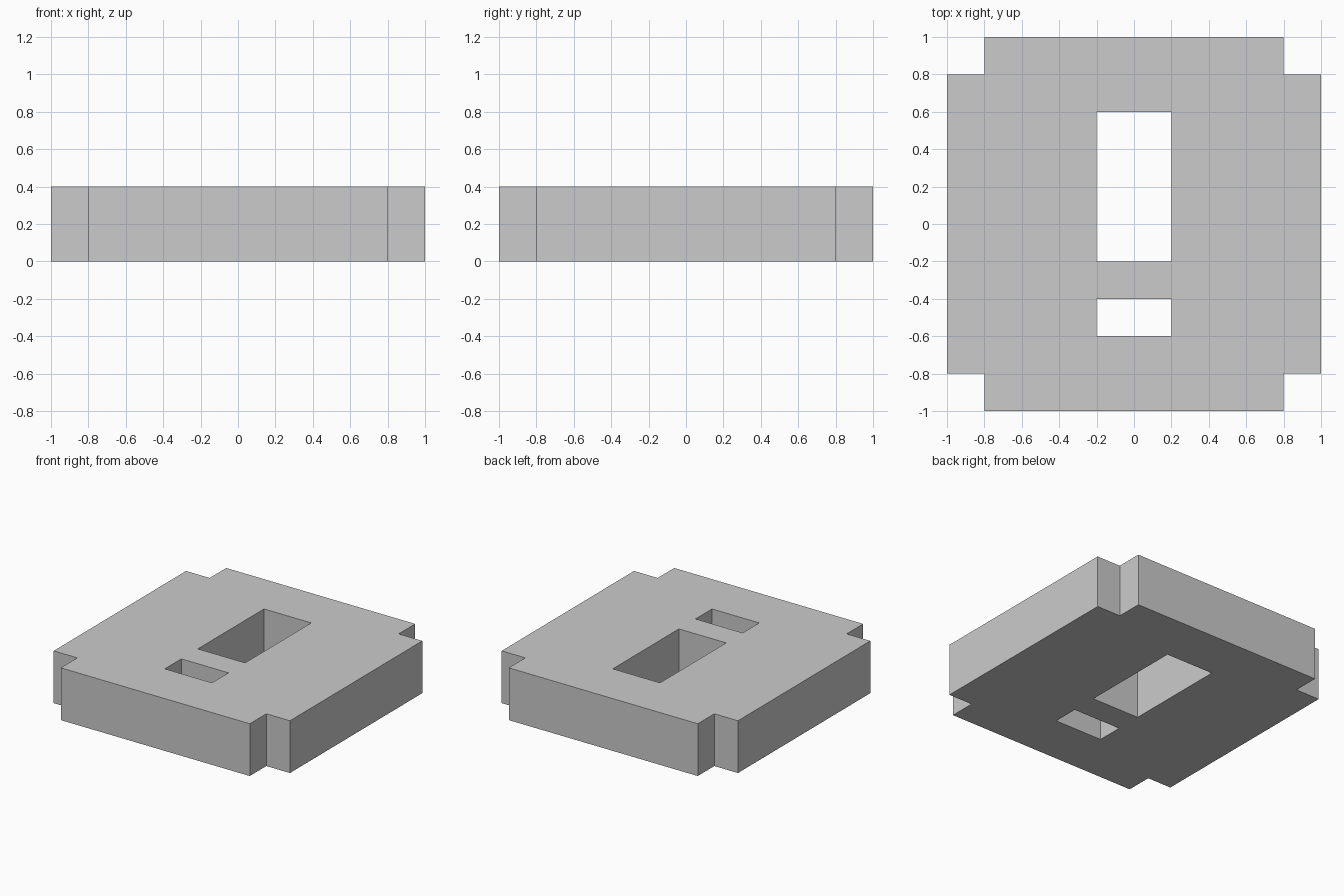
import bpy
import bmesh

if "Cube" in bpy.data.objects:
    bpy.data.objects.remove(bpy.data.objects["Cube"])

# Plate layout: grid lines of the outline, corner notches and slots
XS = [-1.0, -0.8, -0.2, 0.2, 0.8, 1.0]
YS = [-1.0, -0.8, -0.6, -0.4, -0.2, 0.6, 0.8, 1.0]
HEIGHT = 0.4


def is_open(x, y):
    """True where the plate has a corner notch or a slot."""
    notch = abs(x) > 0.8 and abs(y) > 0.8
    long_slot = abs(x) < 0.2 and -0.2 < y < 0.6
    short_slot = abs(x) < 0.2 and -0.6 < y < -0.4
    return notch or long_slot or short_slot


# Flat base of the plate, one face per solid cell
bm = bmesh.new()
verts = [[bm.verts.new((x, y, 0)) for y in YS] for x in XS]
for i in range(len(XS) - 1):
    for j in range(len(YS) - 1):
        if not is_open((XS[i] + XS[i + 1]) / 2, (YS[j] + YS[j + 1]) / 2):
            bm.faces.new((verts[i][j], verts[i + 1][j],
                          verts[i + 1][j + 1], verts[i][j + 1]))
bmesh.ops.delete(bm, geom=[v for v in bm.verts if not v.link_faces], context='VERTS')

# Raise it into a closed solid
ext = bmesh.ops.extrude_face_region(bm, geom=bm.faces[:], use_keep_orig=True)
top = [g for g in ext["geom"] if isinstance(g, bmesh.types.BMVert)]
bmesh.ops.translate(bm, verts=top, vec=(0, 0, HEIGHT))
bmesh.ops.recalc_face_normals(bm, faces=bm.faces[:])

mesh = bpy.data.meshes.new("slotted_plate")
bm.to_mesh(mesh)
bm.free()
plate = bpy.data.objects.new("slotted_plate", mesh)
bpy.context.collection.objects.link(plate)

# Single light grey colour
grey = bpy.data.materials.new("light_grey")
grey.diffuse_color = (0.6, 0.6, 0.6, 1)
grey.use_nodes = True
grey.node_tree.nodes["Principled BSDF"].inputs["Base Color"].default_value = grey.diffuse_color
mesh.materials.append(grey)
